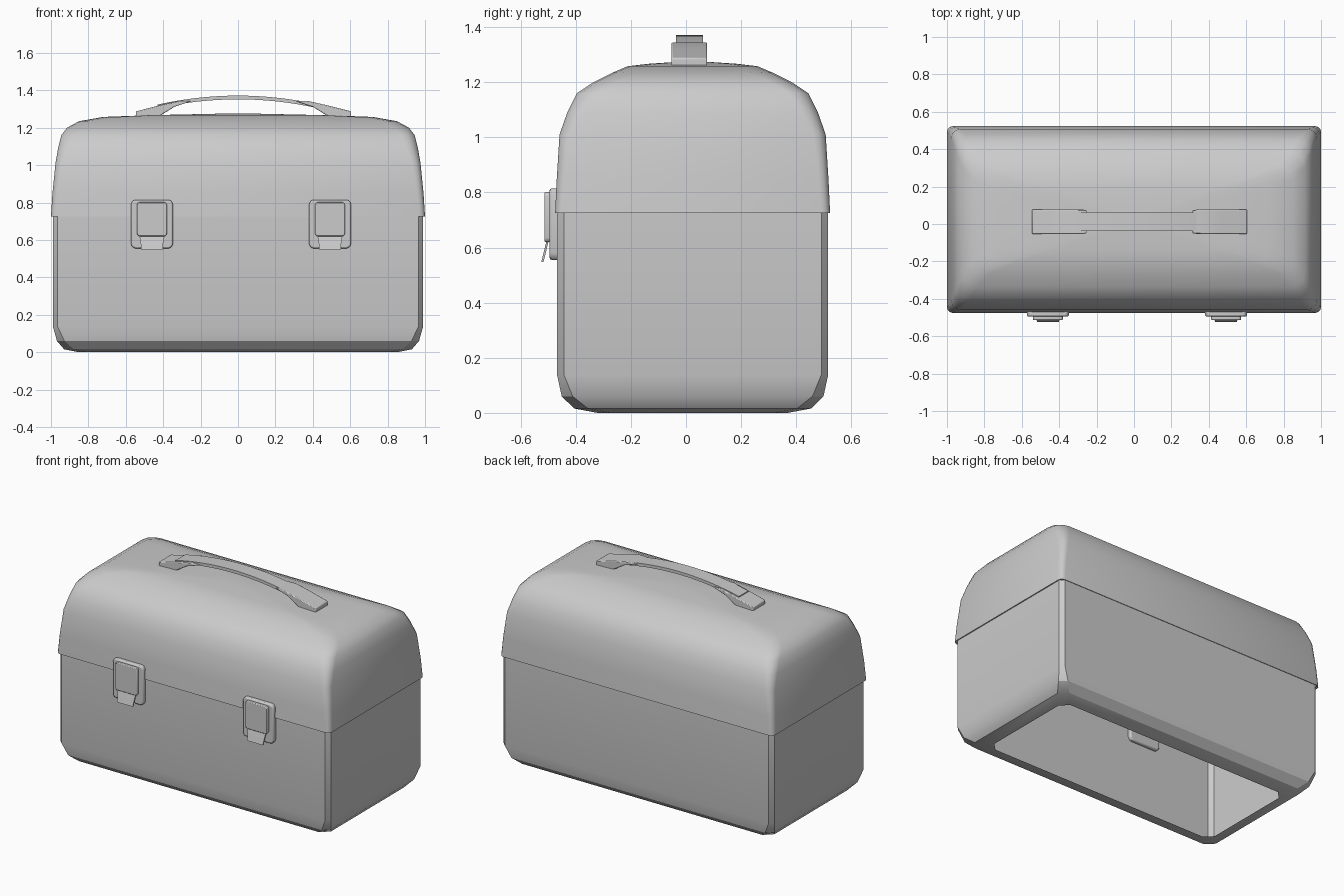
import bpy, bmesh, math
from mathutils import Vector

cube = bpy.data.objects.get("Cube")
if cube:
    bpy.data.objects.remove(cube, do_unlink=True)

# One plain grey for everything
grey = bpy.data.materials.new("plain grey")
grey.use_nodes = True
colour = (0.6, 0.6, 0.6, 1)
grey.diffuse_color = colour
grey.node_tree.nodes["Principled BSDF"].inputs["Base Color"].default_value = colour

CENTRE_Y = 0.024


def finish(name, bm, angle=30, bevel=0, segments=2):
    """Turn a bmesh into a named, shaded object."""
    bmesh.ops.recalc_face_normals(bm, faces=bm.faces)
    mesh = bpy.data.meshes.new(name)
    bm.to_mesh(mesh)
    bm.free()
    obj = bpy.data.objects.new(name, mesh)
    bpy.context.collection.objects.link(obj)
    mesh.materials.append(grey)
    if bevel:
        mod = obj.modifiers.new("soft edges", "BEVEL")
        mod.width, mod.segments = bevel, segments
    bpy.ops.object.select_all(action="DESELECT")
    obj.select_set(True)
    bpy.context.view_layer.objects.active = obj
    bpy.ops.object.shade_smooth_by_angle(angle=math.radians(angle))
    return obj


def corner_ring(bm, z, hx, hy, r, steps):
    """Rectangle with rounded corners at height z."""
    ring = []
    for i, (sx, sy) in enumerate([(1, 1), (-1, 1), (-1, -1), (1, -1)]):
        for k in range(steps + 1):
            a = math.pi / 2 * (i + k / steps)
            ring.append(bm.verts.new((sx * (hx - r) + r * math.cos(a),
                                      CENTRE_Y + sy * (hy - r) + r * math.sin(a), z)))
    return ring


def loft(name, sections, steps, cap_top, angle):
    bm = bmesh.new()
    rings = [corner_ring(bm, *s, steps) for s in sections]
    n = len(rings[0])
    for low, high in zip(rings, rings[1:]):
        for i in range(n):
            j = (i + 1) % n
            bm.faces.new((low[i], low[j], high[j], high[i]))
    if cap_top:
        bm.faces.new(rings[-1])
    return finish(name, bm, angle)


def prism(name, points, y0, y1, bevel=0):
    """Extrude an x-z outline along y."""
    bm = bmesh.new()
    face = bm.faces.new([bm.verts.new((x, y0, z)) for x, z in points])
    out = bmesh.ops.extrude_face_region(bm, geom=[face])
    verts = [v for v in out["geom"] if isinstance(v, bmesh.types.BMVert)]
    bmesh.ops.translate(bm, verts=verts, vec=(0, y1 - y0, 0))
    return finish(name, bm, 30, bevel)


def rounded_plate(name, cx, half, z0, z1, y0, y1, r, bevel):
    """Upright plate with rounded corners, facing the front."""
    cz, hz = (z0 + z1) / 2, (z1 - z0) / 2
    points = []
    for i, (sx, sz) in enumerate([(1, 1), (-1, 1), (-1, -1), (1, -1)]):
        for k in range(4):
            a = math.pi / 2 * (i + k / 3)
            points.append((cx + sx * (half - r) + r * math.cos(a),
                           cz + sz * (hz - r) + r * math.sin(a)))
    return prism(name, points, y0, y1, bevel)


# Lower box: thin shell, open underneath
loft("box_body", [
    (0.0, 0.85, 0.345, 0.05),
    (0.016, 0.93, 0.43, 0.05),
    (0.06, 0.968, 0.475, 0.04),
    (0.138, 0.99, 0.492, 0.025),
    (0.728, 0.99, 0.492, 0.025),
], 1, False, 28)

# Domed lid with a slight overhanging rim
loft("domed_lid", [
    (0.728, 0.988, 0.490, 0.025),
    (0.725, 1.0, 0.499, 0.03),
    (0.85, 0.992, 0.493, 0.035),
    (1.01, 0.976, 0.483, 0.045),
    (1.09, 0.962, 0.455, 0.06),
    (1.16, 0.945, 0.42, 0.07),
    (1.20, 0.915, 0.36, 0.08),
    (1.235, 0.85, 0.29, 0.08),
    (1.258, 0.72, 0.236, 0.08),
    (1.267, 0.48, 0.16, 0.06),
    (1.275, 0.12, 0.04, 0.02),
], 3, True, 40)

# Two latches: back plate, raised clasp and flared pull tab
for side, cx in (("right", -0.46), ("left", 0.492)):
    rounded_plate(side + "_latch_plate", cx, 0.112, 0.555, 0.815,
                  -0.495, -0.445, 0.025, 0.008)
    rounded_plate(side + "_latch_clasp", cx, 0.08, 0.62, 0.802,
                  -0.514, -0.49, 0.015, 0.005)
    bm = bmesh.new()
    path = [(-0.502, 0.64), (-0.510, 0.61), (-0.517, 0.58), (-0.525, 0.548)]
    outline = path + [(y + 0.008, z) for y, z in reversed(path)]
    halves = [0.075, 0.064, 0.06, 0.058]
    halves += halves[::-1]
    ends = [[bm.verts.new((cx + s * h, y, z)) for (y, z), h in zip(outline, halves)]
            for s in (-1, 1)]
    n = len(outline)
    for i in range(n):
        j = (i + 1) % n
        bm.faces.new((ends[0][i], ends[0][j], ends[1][j], ends[1][i]))
    for e in ends:
        for i in range(3):
            bm.faces.new((e[i], e[i + 1], e[n - 2 - i], e[n - 1 - i]))
    finish(side + "_latch_tab", bm)

# Handle: a wedge mount at each end and an arched strap
HANDLE_X = 0.03
wedge = [(0.575, 1.25), (0.575, 1.288), (0.44, 1.322), (0.34, 1.344),
         (0.28, 1.342), (0.37, 1.312), (0.47, 1.25)]
for side, s in (("right", -1), ("left", 1)):
    prism(side + "_handle_mount", [(HANDLE_X + s * x, z) for x, z in wedge],
          -0.053, 0.077, 0.005)

steps = 16
arch = [(-0.43 + 0.86 * i / steps) for i in range(steps + 1)]
top = [(HANDLE_X - 0.03 + x, 1.372 - 0.26 * x * x) for x in arch]
strap = top + [(x, z - 0.02) for x, z in reversed(top)]
prism("handle_strap", strap, -0.037, 0.062)
